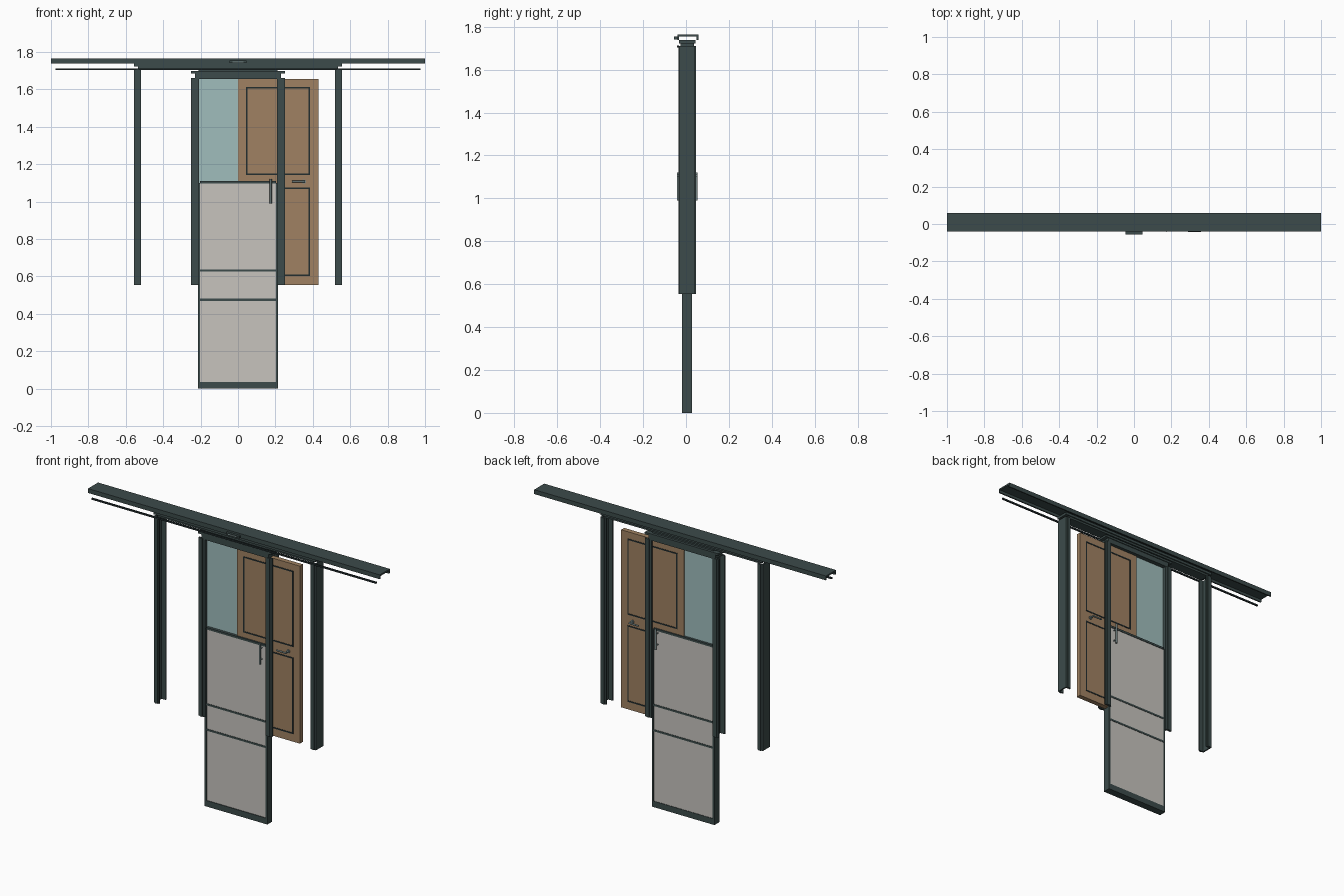
import bpy
from mathutils import Vector

cube = bpy.data.objects.get("Cube")
if cube:
    bpy.data.objects.remove(cube, do_unlink=True)


def material(name, rgb):
    m = bpy.data.materials.new(name)
    m.use_nodes = True
    m.diffuse_color = (*rgb, 1)
    m.node_tree.nodes["Principled BSDF"].inputs["Base Color"].default_value = (*rgb, 1)
    return m


FRAME = material("dark green grey", (0.045, 0.07, 0.069))
SEAL = material("near black", (0.016, 0.026, 0.028))
WOOD = material("brown wood", (0.35, 0.222, 0.122))
PANEL = material("warm light grey", (0.57, 0.55, 0.515))
GLASS = material("pale teal glass", (0.35, 0.51, 0.505))
METAL = material("brushed metal", (0.2, 0.27, 0.27))

MID = 0.006      # centre plane of the door stack


def box(name, x, y, z, mat):
    """Box from three (low, high) ranges."""
    x, y, z = sorted(x), sorted(y), sorted(z)
    verts = [(a, b, c) for a in x for b in y for c in z]
    faces = [(0, 1, 3, 2), (4, 6, 7, 5), (0, 4, 5, 1),
             (2, 3, 7, 6), (0, 2, 6, 4), (1, 5, 7, 3)]
    mesh = bpy.data.meshes.new(name)
    mesh.from_pydata(verts, [], faces)
    mesh.materials.append(mat)
    ob = bpy.data.objects.new(name, mesh)
    bpy.context.collection.objects.link(ob)
    return ob


def rod(name, start, end, radius, mat):
    start, end = Vector(start), Vector(end)
    axis = end - start
    bpy.ops.mesh.primitive_cylinder_add(vertices=16, radius=radius, depth=axis.length,
                                        location=(start + end) / 2)
    ob = bpy.context.object
    ob.name = name
    ob.rotation_euler = axis.to_track_quat("Z", "Y").to_euler()
    ob.data.materials.append(mat)
    bpy.ops.object.shade_smooth_by_angle()


def outline(name, x, y, z, width, mat):
    """Rectangular border made of four strips."""
    for i in (0, 1):
        s = width if i == 0 else -width
        box(name + "_upright", (x[i], x[i] + s), y, z, mat)
        box(name + "_crosspiece", x, y, (z[i], z[i] + s), mat)


# Top rail, an inverted channel
box("rail_top", (-1, 1), (-0.04, 0.058), (1.755, 1.765), FRAME)
box("rail_front_lip", (-1, 1), (-0.04, -0.032), (1.738, 1.755), FRAME)
box("rail_back_lip", (-1, 1), (0.05, 0.058), (1.738, 1.755), FRAME)
box("guide_rod", (-0.975, 0.975), (-0.041, -0.033), (1.703, 1.713), SEAL)
box("sensor", (-0.045, 0.045), (-0.055, -0.04), (1.741, 1.754), FRAME)
box("sensor_lens", (-0.03, 0.03), (-0.056, -0.055), (1.745, 1.75), METAL)

# Stepped headers
box("outer_header", (-0.556, 0.556), (-0.033, 0.045), (1.722, 1.738), FRAME)
box("outer_header_step", (-0.535, 0.535), (-0.026, 0.038), (1.71, 1.722), FRAME)
box("centre_header_cap", (-0.252, 0.252), (-0.033, 0.046), (1.685, 1.698), FRAME)
box("centre_header", (-0.23, 0.23), (-0.028, 0.041), (1.655, 1.685), FRAME)
box("header_link", (-0.21, 0.21), (-0.02, 0.03), (1.698, 1.712), FRAME)

# Posts: channels that face each other across each pocket
for s, side in ((1, "left"), (-1, "right")):
    z = (0.555, 1.71)
    box(side + "_outer_web", (s * 0.548, s * 0.556), (-0.03, 0.042), z, FRAME)
    for d, face in ((-1, "front"), (1, "back")):
        def depth(a, b):
            return (MID + d * a, MID + d * b)
        box(f"{side}_outer_{face}_flange", (s * 0.519, s * 0.548), depth(0.028, 0.036), z, FRAME)
        box(f"{side}_outer_{face}_trim", (s * 0.528, s * 0.544), depth(0.036, 0.041), z, FRAME)
        box(f"{side}_centre_{face}_jamb", (s * 0.208, s * 0.252), depth(0.024, 0.034),
            (0.555, 1.66), FRAME)
        box(f"{side}_centre_{face}_trim", (s * 0.222, s * 0.24), depth(0.034, 0.039),
            (0.555, 1.66), FRAME)
box("right_centre_web", (-0.222, -0.21), (-0.018, 0.03), (0.555, 1.66), FRAME)

# Glass half and sliding wooden door
box("glass_pane", (-0.212, 0), (MID - 0.008, MID + 0.008), (0.555, 1.655), GLASS)
WOOD_HALF = 0.015
box("wood_door", (0, 0.43), (MID - WOOD_HALF, MID + WOOD_HALF), (0.555, 1.655), WOOD)

# Lower leaf: frame with an infill panel
LEAF_Y = (-0.019, 0.028)
for s, side in ((1, "left"), (-1, "right")):
    box(side + "_leaf_stile", (s * 0.203, s * 0.215), LEAF_Y, (0, 1.1), FRAME)
box("leaf_bottom_rail", (-0.203, 0.203), LEAF_Y, (0, 0.037), FRAME)
box("leaf_top_rail", (-0.203, 0.203), LEAF_Y, (1.097, 1.11), FRAME)
box("leaf_panel", (-0.203, 0.203), (-0.015, 0.025), (0.037, 1.097), PANEL)
for z in (0.475, 0.632):
    box("leaf_crossbar", (-0.203, 0.203), (-0.017, 0.027), (z - 0.006, z + 0.006), FRAME)

# Details repeated on the front and back
for d, face in ((-1, "front"), (1, "back")):
    skin = MID + d * WOOD_HALF
    bead = (skin, skin + d * 0.002)
    outline(face + "_upper_bead", (0.043, 0.386), bead, (1.142, 1.613), 0.008, SEAL)
    outline(face + "_lower_bead", (0.043, 0.386), bead, (0.602, 1.076), 0.008, SEAL)

    # Lever handle on the wooden door
    y = MID + d * 0.043
    rod(face + "_lever_rose", (0.352, skin, 1.107), (0.352, skin + d * 0.006, 1.107), 0.011, METAL)
    rod(face + "_lever_spindle", (0.352, skin, 1.107), (0.352, y, 1.107), 0.005, METAL)
    rod(face + "_lever", (0.357, y, 1.107), (0.29, y, 1.107), 0.005, METAL)

    # Pull bar on the lower leaf
    y = MID + d * 0.042
    rod(face + "_pull_bar", (0.175, y, 0.99), (0.175, y, 1.12), 0.006, METAL)
    for z in (1.015, 1.085):
        rod(face + "_pull_mount", (0.175, MID + d * 0.018, z), (0.175, y, z), 0.004, METAL)
